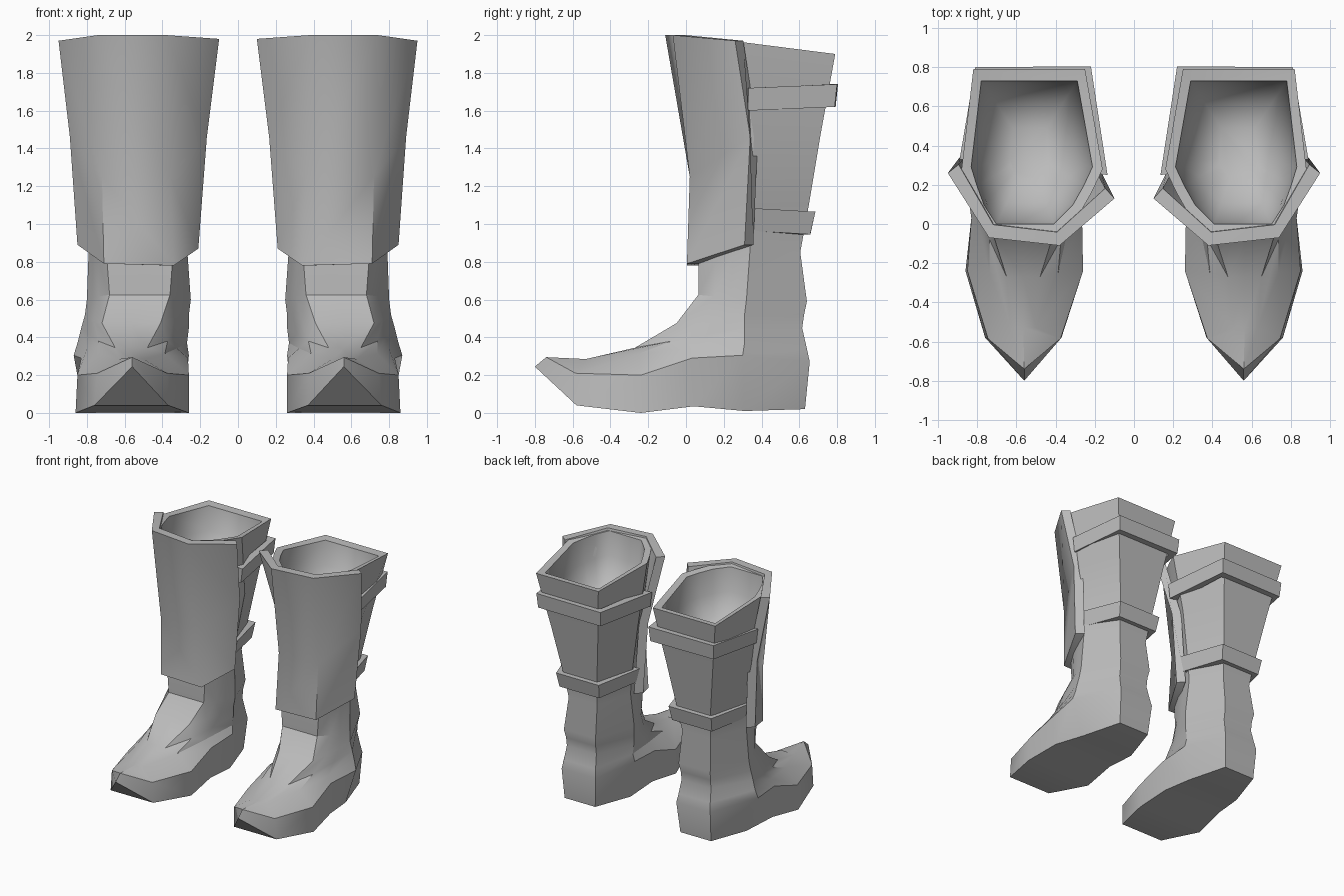
import bpy
import bmesh
import math
from mathutils import Vector

cube = bpy.data.objects.get("Cube")
if cube:
    bpy.data.objects.remove(cube, do_unlink=True)

GREY = (0.5, 0.5, 0.5, 1)
leather = bpy.data.materials.new("grey leather")
leather.use_nodes = True
leather.diffuse_color = GREY
leather.node_tree.nodes["Principled BSDF"].inputs["Base Color"].default_value = GREY


def finish(name, bm, angle, flip=False):
    """Turn the bmesh into a mirrored pair with sharp edges above the angle."""
    bmesh.ops.recalc_face_normals(bm, faces=bm.faces)
    if flip:
        bmesh.ops.reverse_faces(bm, faces=bm.faces)
    mesh = bpy.data.meshes.new(name)
    bm.to_mesh(mesh)
    bm.free()
    mesh.materials.append(leather)
    mesh.shade_smooth()
    mesh.set_sharp_from_angle(angle=math.radians(angle))
    obj = bpy.data.objects.new(name, mesh)
    bpy.context.collection.objects.link(obj)
    mirror = obj.modifiers.new("pair", "MIRROR")
    mirror.use_mirror_merge = False
    return obj


def skin(bm, rings):
    """Bridge closed loops of equal length and return their vertices."""
    loops = [[bm.verts.new(p) for p in ring] for ring in rings]
    for a, b in zip(loops, loops[1:]):
        for i in range(len(a)):
            j = (i + 1) % len(a)
            bm.faces.new((a[i], a[j], b[j], b[i]))
    return loops


def ring(stations, tip=None):
    """Closed loop from (y, z, inner x, outer x) stations, front to heel."""
    if len(stations) == 3:
        front, side, heel = stations
        between = []
        for t in (1 / 3, 2 / 3):
            s = t ** 0.65
            mix = [f + (e - f) * k for f, e, k in zip(front, side, (t, t, s, s))]
            between.append(mix)
        stations = [front, *between, side, heel]
    y, z, xi, xo = stations[0]
    tip = tip or ((xi + xo) / 2, y, z)
    outer = [(s[3], s[0], s[1]) for s in stations]
    inner = [(s[2], s[0], s[1]) for s in reversed(stations)]
    return [Vector(p) for p in [tip, *outer, *inner]]


# Foot: sole outline and the welt line above it
sole = ring([(-.58, .04, .37, .76), (-.24, 0, .26, .86), (.04, .035, .28, .82),
             (.31, .01, .29, .77), (.63, .02, .39, .67)], (.56, -.8, .245))
welt = ring([(-.585, .21, .375, .745), (-.24, .2, .26, .85), (.03, .29, .265, .83),
             (.3, .305, .26, .87), (.655, .27, .37, .68)], (.56, -.74, .295))

# Instep, ankle and shaft: front, side and heel of each loop
upper = [
    [(-.53, .285, .5, .63), (.31, .37, .27, .85), (.64, .34, .38, .67)],
    [(-.27, .345, .48, .65), (.31, .45, .26, .83), (.615, .45, .39, .66)],
    [(-.05, .475, .41, .72), (.31, .52, .26, .81), (.625, .52, .39, .66)],
    [(.065, .625, .36, .68), (.32, .6, .25, .8), (.64, .59, .38, .67)],
    [(.065, .76, .35, .69), (.34, .88, .27, .79), (.605, .85, .39, .65)],
    [(.08, 1.1, .36, .7), (.34, 1.1, .25, .79), (.65, 1.1, .36, .68)],
    [(.06, 1.46, .38, .71), (.36, 1.46, .19, .85), (.71, 1.46, .31, .74)],
    [(-.06, 1.99, .39, .73), (.28, 1.965, .16, .88), (.79, 1.9, .25, .82)],
]
rings = [sole, welt] + [ring(s) for s in upper]
top = rings[-1]
centre = Vector((.53, .36, 1.94))


def shrink(loop, factor, drop):
    out = []
    for p in loop:
        q = centre + (p - centre) * factor
        out.append(Vector((q.x, q.y, p.z - drop)))
    return out


bm = bmesh.new()
rim = shrink(top, .86, .01)
loops = skin(bm, rings + [rim])
base = loops[0]
bm.faces.new((base[0], base[1], base[10]))
for i in range(1, 5):
    bm.faces.new((base[i], base[i + 1], base[10 - i], base[11 - i]))
finish("boot_body", bm, 25)

# Smooth hollow inside the shaft
bm = bmesh.new()
bowl = [rim] + [shrink(top, f, d) for f, d in ((.8, .2), (.6, .36), (.3, .44))]
loops = skin(bm, bowl)
bm.faces.new(loops[-1])
finish("boot_lining", bm, 180, flip=True)


def thick_sheet(name, columns, core, depth, angle):
    """Wall through columns of points, thickened towards a vertical core."""
    bm = bmesh.new()
    sections = []
    for column in columns:
        outer = [Vector(p) for p in column]
        inner = []
        for p in reversed(outer):
            pull = Vector((core[0] - p.x, core[1] - p.y, 0)).normalized()
            inner.append(p + pull * depth)
        sections.append(outer + inner)
    loops = skin(bm, sections)
    bm.faces.new(loops[0])
    bm.faces.new(loops[-1])
    return finish(name, bm, angle)


# Shin guard wrapped around the front
guard = [
    [(.21, .26, .87), (.165, .26, 1.46), (.1, .13, 1.98)],
    [(.34, .005, .78), (.36, .02, 1.25), (.38, -.11, 2)],
    [(.71, .005, .79), (.72, .02, 1.25), (.74, -.07, 2)],
    [(.85, .31, .89), (.89, .34, 1.46), (.95, .26, 1.97)],
]
thick_sheet("shin_guard", guard, (.52, .6), .07, 62)


# Straps around the calf, leaning outwards at the top
def strap(name, plan, z_side, z_back, lean):
    columns = []
    for (x, y), z in zip(plan, (z_side, z_back, z_back, z_side)):
        out = Vector((x - .53, y - .3, 0)).normalized() * lean
        low = Vector((x, y, z)) - out
        columns.append([low, Vector((x, y, z + .12))])
    thick_sheet(name, columns, (.53, .3), .07, 30)


strap("upper_strap", [(.135, .25), (.22, .805), (.81, .8), (.89, .33)], 1.6, 1.62, .015)
strap("lower_strap", [(.215, .3), (.32, .685), (.71, .685), (.82, .33)], .965, .945, .03)
